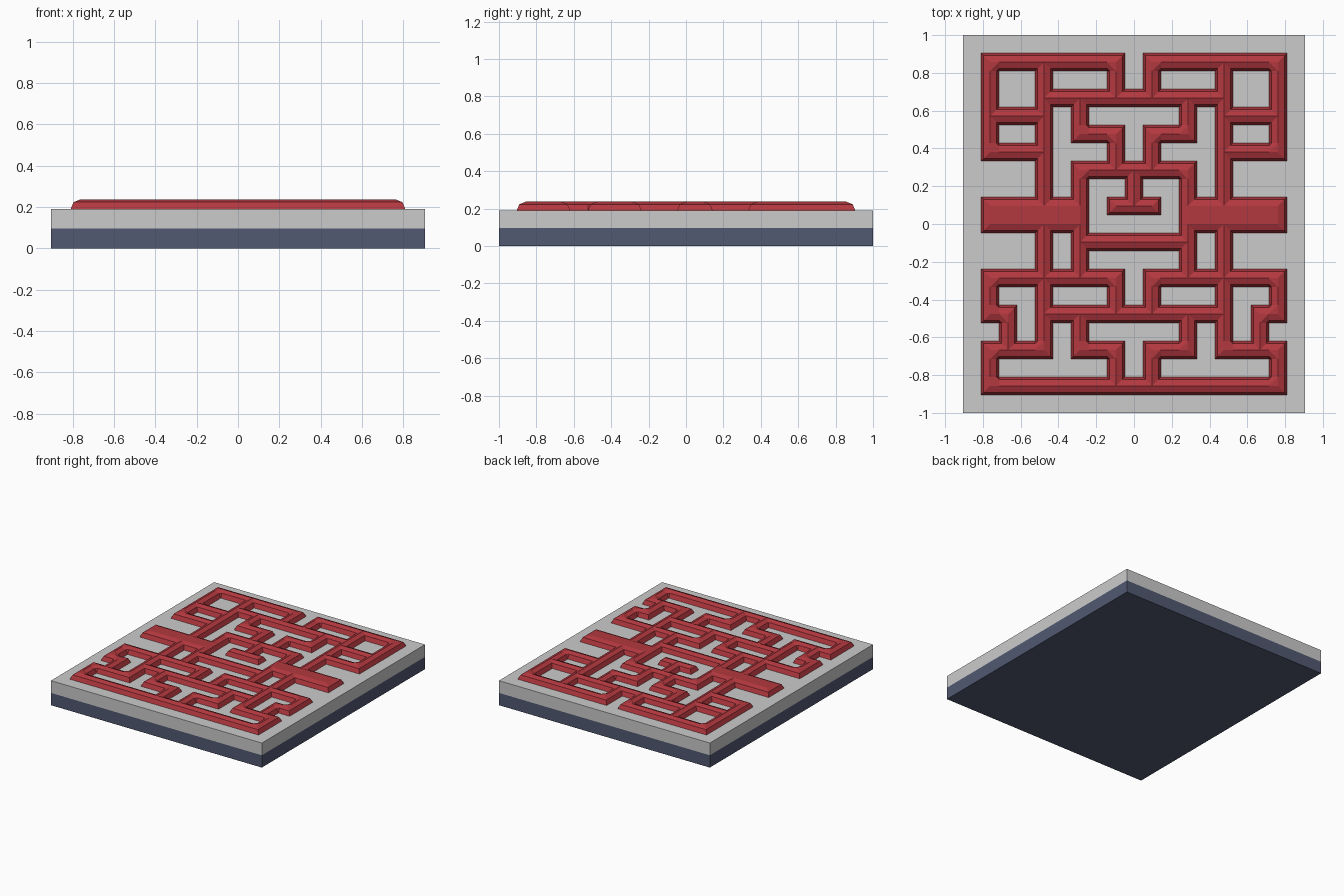
import bpy, bmesh

if "Cube" in bpy.data.objects:
    bpy.data.objects.remove(bpy.data.objects["Cube"])

C = 2 / 21            # one maze cell
H = C / 2             # half cell
TOP = 2 * C           # board surface
RISE = 0.046          # height of the raised tracks


def colour(obj, name, rgb):
    mat = bpy.data.materials.new(name)
    mat.diffuse_color = (*rgb, 1)
    mat.use_nodes = True
    mat.node_tree.nodes["Principled BSDF"].inputs["Base Color"].default_value = mat.diffuse_color
    obj.data.materials.append(mat)


def slab(name, z):
    bpy.ops.mesh.primitive_cube_add(size=1, location=(0, 0, z + C / 2))
    obj = bpy.context.object
    obj.name = name
    obj.scale = (19 * C, 21 * C, C)
    bpy.ops.object.transform_apply(location=True, scale=True)
    return obj


# Two stacked board layers
lower = slab("lower_board", 0)
colour(lower, "dark_blue", (0.085, 0.1, 0.17))
slab("upper_board", C)

# Track runs on the left half (x0, y0, x1, y1 in cells), mirrored to the right
runs = [
    (-8, 9, -1, 9), (-8, 4, -8, 9), (-8, 6, -5, 6), (-8, 4, -5, 4), (-5, -7, -5, 9),
    (-1, 7, -1, 9), (-5, 7, 0, 7), (-3, 5, -3, 7), (-3, 5, -1, 5), (-1, 3, -1, 5),
    (-3, 3, 0, 3), (-3, -3, -3, 3), (0, 1, 0, 3), (-1, 1, 0, 1), (-3, -1, 0, -1),
    (-8, 0, -3, 1), (-8, -3, -1, -3), (-1, -5, -1, -3), (-5, -5, 0, -5),
    (-8, -5, -8, -3), (-8, -5, -7, -5), (-7, -7, -7, -5), (-8, -7, -5, -7),
    (-8, -9, -8, -7), (-8, -9, 0, -9), (-3, -7, -3, -5), (-3, -7, -1, -7),
    (-1, -9, -1, -7),
]
cells = set()
for x0, y0, x1, y1 in runs:
    for i in range(x0, x1 + 1):
        for j in range(y0, y1 + 1):
            cells |= {(i, j), (-i, j)}

# Half-octagon cross-section: offset from the ridge and height
K = 0.707
level = {0: RISE, K: RISE * K, 1: 0}
bm = bmesh.new()


def quadrant(i, j, sx, sy):
    """Roof over one quarter of a cell, shaped by its three neighbours."""
    nx, ny, nd = (i + sx, j) in cells, (i, j + sy) in cells, (i + sx, j + sy) in cells
    bend = nx and ny and not nd and (i - sx, j) not in cells and (i, j - sy) not in cells

    def depth(u, v):
        if nx and ny:
            return 0 if nd else min(u, v)
        return v if nx else u if ny else max(u, v)

    def face(*pts):
        if sx * sy < 0:
            pts = pts[::-1]
        bm.faces.new([bm.verts.new(((i * C + sx * u * H), (j * C + sy * v * H),
                                    TOP + level[depth(u, v)])) for u, v in pts])

    if bend:                      # chamfered inside corner
        face((0, 0), (1, 0), (0, 1))
        face((1, 0), (1, K), (K, 1), (0, 1))
        face((1, K), (1, 1), (K, 1))
        return
    steps = ((0, K), (K, 1))
    for a in steps:
        for b in steps:
            if a == b:            # mitre line along the diagonal
                face((a[0], b[0]), (a[1], b[0]), (a[1], b[1]))
                face((a[0], b[0]), (a[1], b[1]), (a[0], b[1]))
            else:
                face((a[0], b[0]), (a[1], b[0]), (a[1], b[1]), (a[0], b[1]))


for i, j in sorted(cells):
    for sx in (-1, 1):
        for sy in (-1, 1):
            quadrant(i, j, sx, sy)

# Raised maze tracks
bmesh.ops.remove_doubles(bm, verts=bm.verts, dist=1e-4)
bmesh.ops.dissolve_limit(bm, angle_limit=0.01, verts=bm.verts, edges=bm.edges)
mesh = bpy.data.meshes.new("maze_tracks")
bm.to_mesh(mesh)
bm.free()
tracks = bpy.data.objects.new("maze_tracks", mesh)
bpy.context.collection.objects.link(tracks)
colour(tracks, "red", (0.45, 0.04, 0.05))
